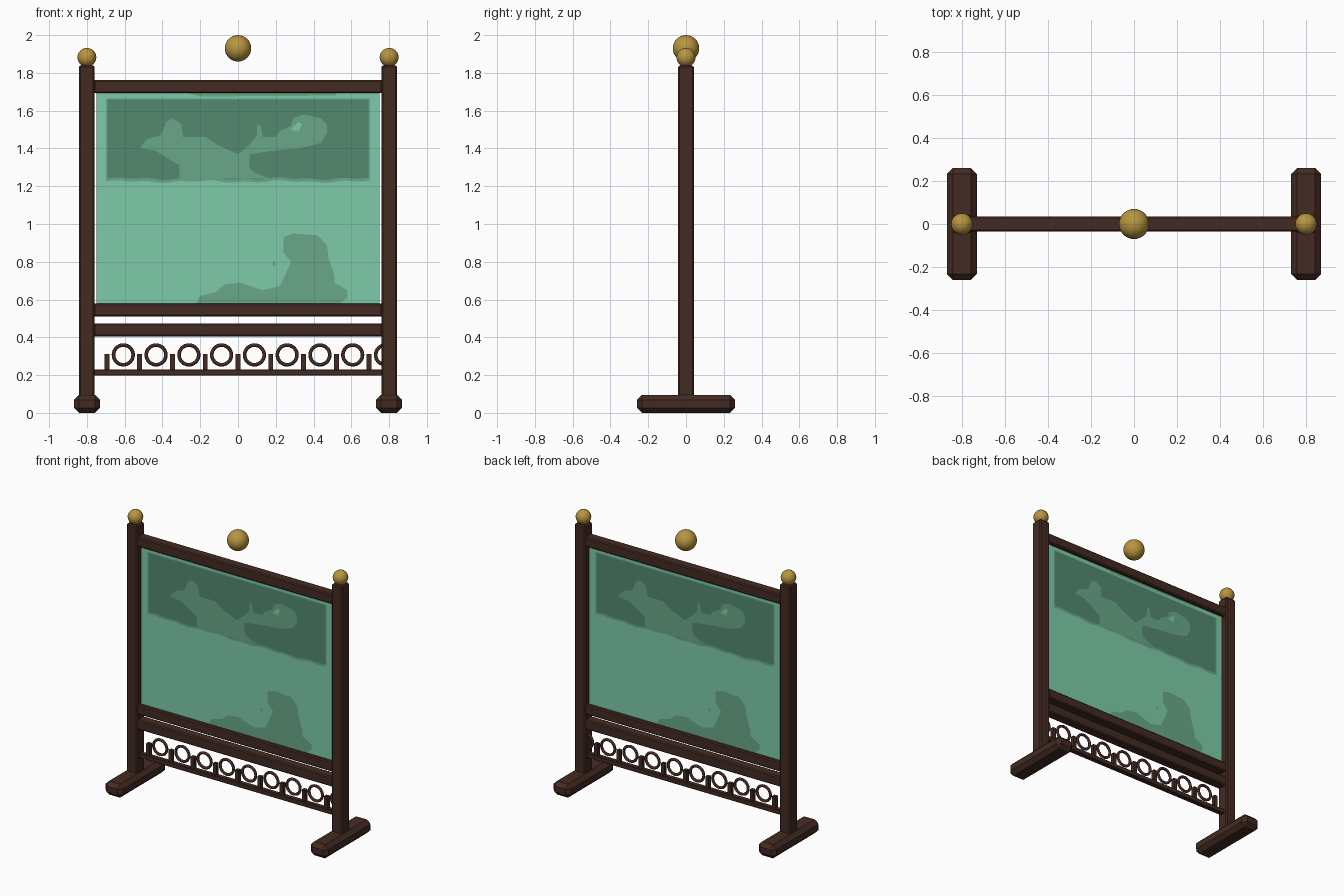
import bpy, bmesh, math
from mathutils import Matrix

if "Cube" in bpy.data.objects:
    bpy.data.objects.remove(bpy.data.objects["Cube"], do_unlink=True)


def material(name, r, g, b):
    mat = bpy.data.materials.new(name)
    mat.use_nodes = True
    mat.diffuse_color = (r, g, b, 1)
    mat.node_tree.nodes["Principled BSDF"].inputs["Base Color"].default_value = (r, g, b, 1)
    return mat


wood = material("dark wood", 0.056, 0.024, 0.016)
gold = material("brass gold", 0.48, 0.30, 0.05)
pale = material("pale jade", 0.205, 0.60, 0.40)
middle = material("middle jade", 0.138, 0.39, 0.25)
deep = material("deep jade", 0.084, 0.25, 0.16)


def finish(name, bm, mat):
    mesh = bpy.data.meshes.new(name)
    bm.to_mesh(mesh)
    bm.free()
    mesh.materials.append(mat)
    obj = bpy.data.objects.new(name, mesh)
    bpy.context.collection.objects.link(obj)
    return obj


def box(name, center, size, mat=wood, chamfer=0.0):
    bm = bmesh.new()
    bmesh.ops.create_cube(bm, size=1)
    bmesh.ops.scale(bm, vec=size, verts=bm.verts)
    bmesh.ops.translate(bm, vec=center, verts=bm.verts)
    if chamfer:
        bmesh.ops.bevel(bm, geom=bm.edges[:], offset=chamfer, segments=1,
                        affect='EDGES', profile=0.5)
    return finish(name, bm, mat)


def ball(name, x, z, radius):
    bm = bmesh.new()
    bmesh.ops.create_uvsphere(bm, u_segments=32, v_segments=16, radius=radius)
    bmesh.ops.translate(bm, vec=(x, 0, z), verts=bm.verts)
    for f in bm.faces:
        f.smooth = True
    return finish(name, bm, gold)


def ring(name, x, z, major, minor):
    bpy.ops.mesh.primitive_torus_add(location=(x, 0, z), rotation=(math.pi / 2, 0, 0),
                                     major_segments=32, minor_segments=10,
                                     major_radius=major, minor_radius=minor)
    obj = bpy.context.object
    obj.name = name
    obj.data.materials.append(wood)
    bpy.ops.object.shade_smooth()


def painted(name, outline, layer, mat):
    """Flat painted shape on both faces of the panel; outline in hundredths."""
    for side, turn in (("front", 0), ("back", math.pi)):
        bm = bmesh.new()
        depth = -PANEL_DEPTH / 2 - 0.0015 * layer
        face = bm.faces.new([bm.verts.new((x / 100, depth, z / 100)) for x, z in outline])
        face.normal_update()
        if face.normal.y > 0:
            face.normal_flip()
        bmesh.ops.rotate(bm, cent=(0, 0, 0), matrix=Matrix.Rotation(turn, 3, 'Z'), verts=bm.verts)
        finish(name + "_" + side, bm, mat)


def band(half, top, bottom):
    """Rectangle with a gently wavy lower edge."""
    n = 40
    wave = [(-half + 2 * half * i / n, bottom + 0.8 * math.sin(i * 0.9) * math.cos(i * 0.37))
            for i in range(n + 1)]
    return [(half, top), (-half, top)] + wave


# Posts, feet and finials
for side, x in (("right", -0.8), ("left", 0.8)):
    box(side + "_post", (x, 0, 0.95), (0.083, 0.083, 1.78), chamfer=0.008)
    box(side + "_foot", (x, 0, 0.048), (0.138, 0.52, 0.096), chamfer=0.027)
    ball(side + "_finial", x, 1.882, 0.05)
ball("center_finial", 0, 1.93, 0.07)

# Rails between the posts
for name, z in (("top_rail", 1.727), ("panel_rail", 0.545), ("middle_rail", 0.439)):
    box(name, (0, 0, z), (1.53, 0.07, 0.069), chamfer=0.007)
box("low_rail", (0, 0, 0.214), (1.53, 0.035, 0.034), chamfer=0.004)

# Row of short balusters and rings
STEP = 0.1735
for i in range(9):
    x = (i - 4) * STEP
    box("baluster_%d" % i, (x, 0, 0.268), (0.026, 0.026, 0.09))
    ring("ring_%d" % i, x + STEP / 2, 0.307, 0.052, 0.0095)

# Panel with painted landscape on both faces
PANEL_DEPTH = 0.02
box("panel", (0, 0, 1.137), (1.5, PANEL_DEPTH, 1.12), pale)
painted("band_border", band(70, 166.5, 122.5), 1, middle)
painted("band", band(69, 166, 124), 2, deep)
painted("top_streak", [(-27, 169.3), (52, 169.3), (52, 168), (-20, 167.5)], 1, middle)

cloud = [(-52, 140), (-48, 145), (-41, 147), (-38, 154), (-35, 156), (-30, 153), (-29, 146),
         (-17, 146), (-11, 142), (0, 137), (7, 143), (10, 147), (10, 153), (12, 152), (13, 146),
         (20, 146), (22, 149), (28, 152), (29, 156), (35, 158), (44, 156), (47, 153), (47, 148),
         (44, 143), (37, 141), (32, 140), (20, 139), (6, 137), (6, 130), (9, 127), (17, 124),
         (-31, 124), (-31, 131), (-36, 134), (-44, 139)]
painted("cloud", cloud, 3, middle)
painted("cloud_glint", [(28, 150), (32, 154), (34, 153), (32, 149)], 4, pale)

hill = [(-22, 58), (-20, 62), (-12, 64), (-7, 68), (1, 69), (13, 65), (22, 67), (25, 73),
        (28, 80), (24, 85), (24, 93), (29, 95), (42, 94), (47, 89), (48, 82), (51, 73),
        (51, 69), (58, 65), (58, 61), (54, 58)]
painted("hill", hill, 1, middle)
painted("hill_dot", [(18, 79), (19, 80.5), (20, 79), (19, 77.5)], 1, middle)
